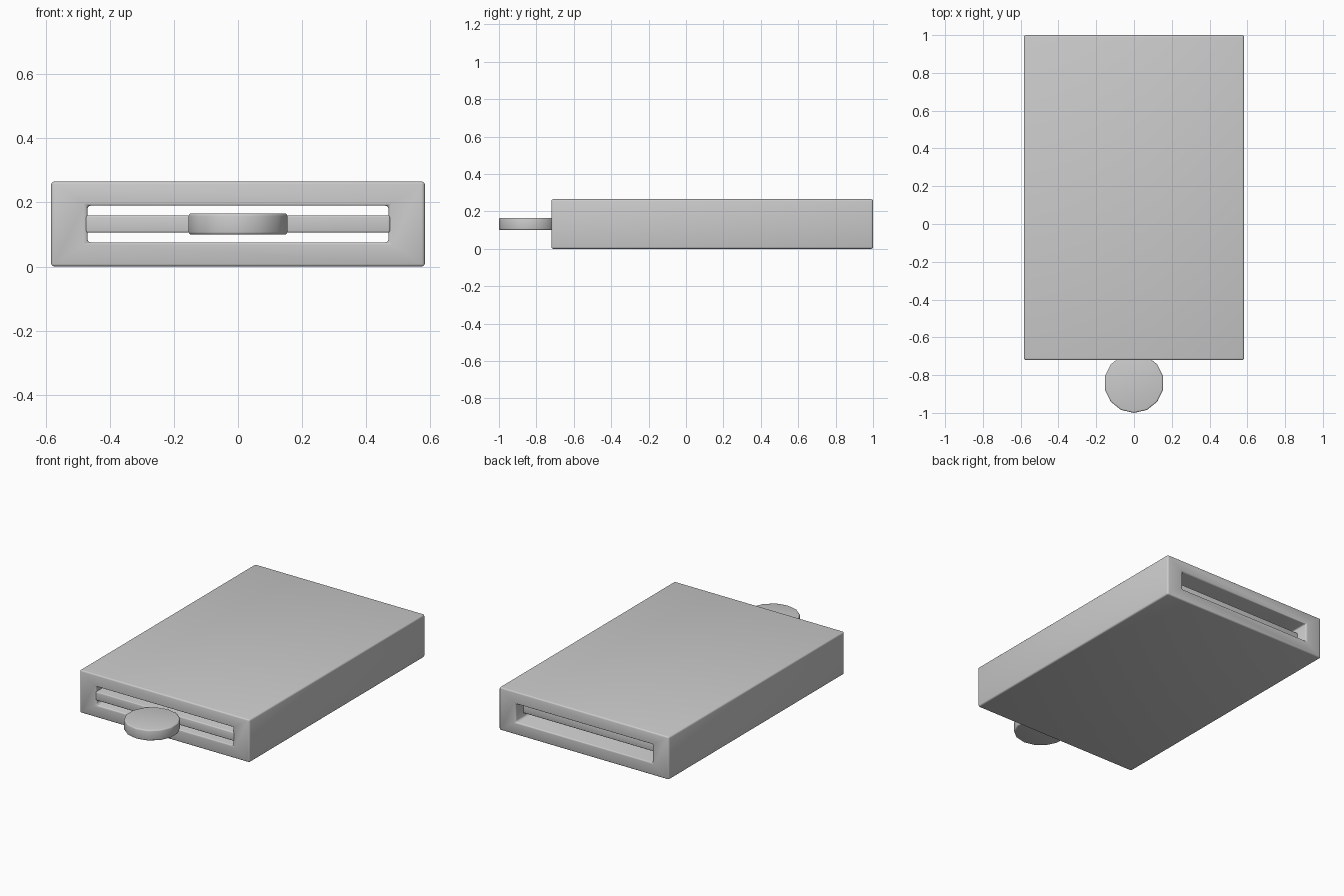
import bpy
import bmesh
import math

old = bpy.data.objects.get("Cube")
if old:
    bpy.data.objects.remove(old, do_unlink=True)

grey = bpy.data.materials.new("light grey")
grey.use_nodes = True
grey.diffuse_color = (0.6, 0.6, 0.6, 1)
grey.node_tree.nodes["Principled BSDF"].inputs["Base Color"].default_value = grey.diffuse_color

FRONT, BACK = -0.72, 1.0
MID_Z = 0.1325


def finish(name, bm, bevel):
    """Turn a bmesh into a softly bevelled, shaded object."""
    bmesh.ops.recalc_face_normals(bm, faces=bm.faces)
    mesh = bpy.data.meshes.new(name)
    bm.to_mesh(mesh)
    bm.free()
    mesh.materials.append(grey)
    obj = bpy.data.objects.new(name, mesh)
    bpy.context.collection.objects.link(obj)
    mod = obj.modifiers.new("soft edges", "BEVEL")
    mod.width = bevel
    mod.segments = 3
    mod.limit_method = "ANGLE"
    mod.angle_limit = math.radians(40)
    bpy.ops.object.select_all(action="DESELECT")
    obj.select_set(True)
    bpy.context.view_layer.objects.active = obj
    bpy.ops.object.modifier_apply(modifier=mod.name)
    bpy.ops.object.shade_smooth_by_angle(angle=math.radians(35))
    return obj


def ring(bm, half_x, half_z, y):
    """Four corners of an upright rectangle at depth y."""
    return [bm.verts.new((sx * half_x, y, MID_Z + sz * half_z))
            for sx, sz in ((-1, -1), (1, -1), (1, 1), (-1, 1))]


# Sleeve: a rectangular tube open at the front and back
bm = bmesh.new()
loops = [ring(bm, 0.583, MID_Z, FRONT), ring(bm, 0.583, MID_Z, BACK),
         ring(bm, 0.469, 0.057, BACK), ring(bm, 0.469, 0.057, FRONT)]
for a, b in zip(loops, loops[1:] + loops[:1]):
    for i in range(4):
        j = (i + 1) % 4
        bm.faces.new((a[i], a[j], b[j], b[i]))
finish("sleeve", bm, 0.01)

# Sliding tray: flush at the front, set back from the rear opening
bm = bmesh.new()
front, rear = ring(bm, 0.474, 0.027, FRONT), ring(bm, 0.474, 0.027, 0.925)
bm.faces.new(front)
bm.faces.new(rear)
for i in range(4):
    j = (i + 1) % 4
    bm.faces.new((front[i], front[j], rear[j], rear[i]))
finish("sliding_tray", bm, 0.006)

# Round pull tab on the front of the tray
bm = bmesh.new()
bmesh.ops.create_cone(bm, cap_ends=True, segments=14, radius1=0.158,
                      radius2=0.158, depth=0.066)
low = min(v.co.y for v in bm.verts)
bmesh.ops.translate(bm, verts=bm.verts, vec=(0, -1 - low, MID_Z))
finish("pull_tab", bm, 0.008)
